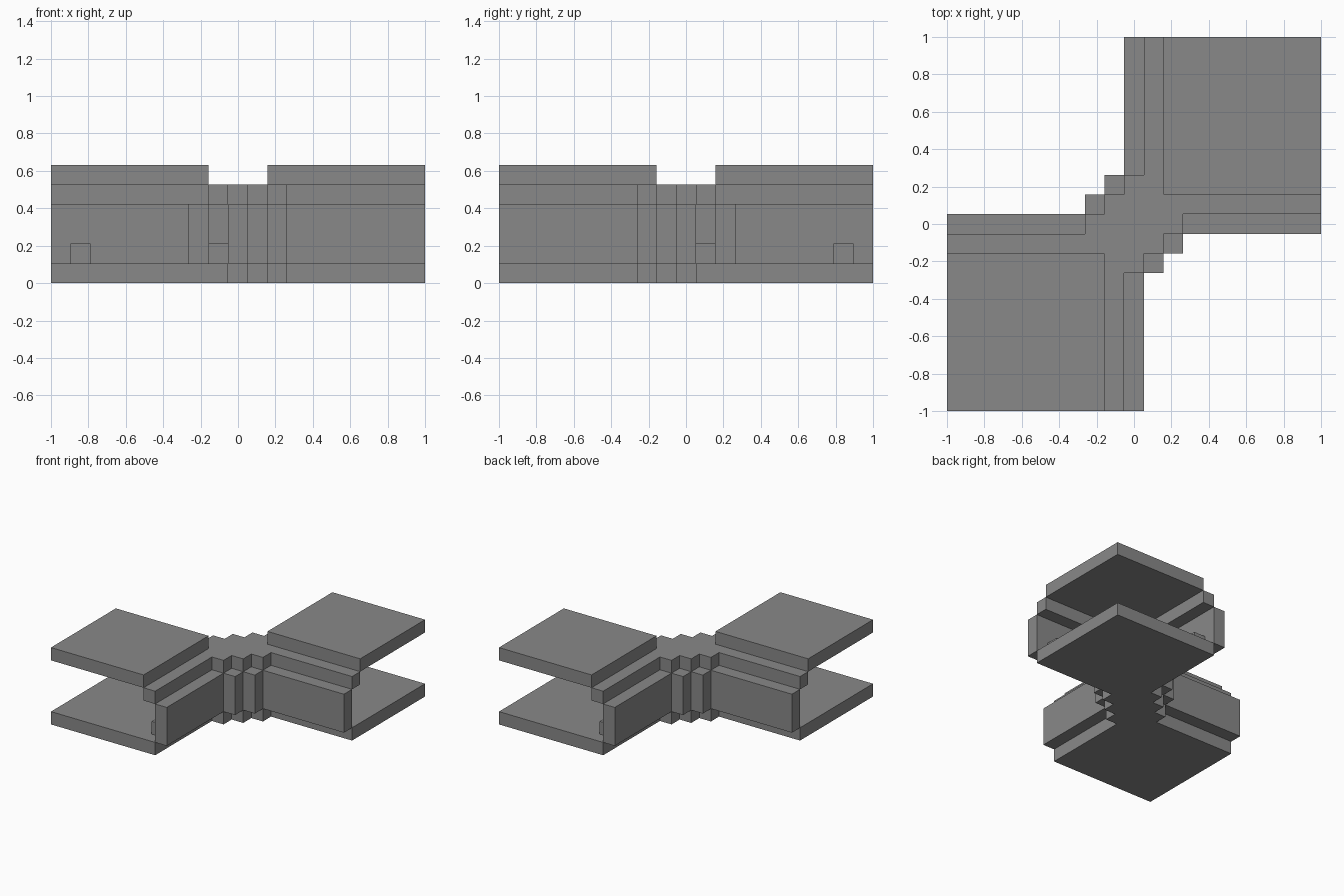
import bpy
import bmesh

U = 2 / 19          # one block
N = 19              # blocks along each side

cube = bpy.data.objects.get("Cube")
if cube:
    bpy.data.objects.remove(cube, do_unlink=True)

stone = bpy.data.materials.new("grey stone")
stone.use_nodes = True
GREY = (0.25, 0.25, 0.25, 1)
stone.diffuse_color = GREY
stone.node_tree.nodes["Principled BSDF"].inputs["Base Color"].default_value = GREY


def turn(points):
    """Half turn about the centre of the block grid."""
    return [(N - x, N - y) for x, y in points]


def rect(x0, y0, x1, y1):
    return [(x0, y0), (x1, y0), (x1, y1), (x0, y1)]


def slab(name, outlines, z0, z1):
    """Extrude block-grid outlines from level z0 up to level z1."""
    bm = bmesh.new()
    for outline in outlines:
        base = bm.faces.new([bm.verts.new((x * U - 1, y * U - 1, z0 * U))
                             for x, y in outline])
        top = bmesh.ops.extrude_face_region(bm, geom=[base])["geom"]
        bmesh.ops.translate(bm, vec=(0, 0, (z1 - z0) * U),
                            verts=[v for v in top if isinstance(v, bmesh.types.BMVert)])
    bmesh.ops.recalc_face_normals(bm, faces=bm.faces)
    mesh = bpy.data.meshes.new(name)
    bm.to_mesh(mesh)
    bm.free()
    mesh.materials.append(stone)
    obj = bpy.data.objects.new(name, mesh)
    bpy.context.collection.objects.link(obj)
    return obj


# Stepped edge running from one chamber, past the passage, to the other
steps = [(9, 0), (9, 7)]
for i in range(3):
    steps += [(10 + i, 7 + i), (10 + i, 8 + i)]
steps.append((N, 10))

# Floor of both chambers and the passage
floor_half = [(0, 0)] + steps
slab("floor", [floor_half + turn(floor_half)], 0, 1)

# Walls stand just outside the floor edge
wall = [rect(9, 0, 10, 7), rect(12, 9, N, 10)]
wall += [rect(10 + i, 7 + i, 11 + i, 8 + i) for i in range(2)]
slab("front_wall", wall, 1, 4)
slab("back_wall", [turn(r) for r in wall], 1, 4)

# Passage ceiling and the ledges around both chambers
ledge_half = [(8, 0)] + steps + [(N, 11), (11, 11)]
slab("ceiling_ledge", [ledge_half + turn(ledge_half)], 4, 5)

# Raised chamber roofs
roof = rect(0, 0, 8, 8)
slab("front_roof", [roof], 5, 6)
slab("back_roof", [turn(roof)], 5, 6)

# Small blocks on the floor against the walls
blocks = [rect(8, 1, 9, 2), rect(1, 8, 2, 9)]
slab("front_floor_blocks", blocks, 1, 2)
slab("back_floor_blocks", [turn(b) for b in blocks], 1, 2)
